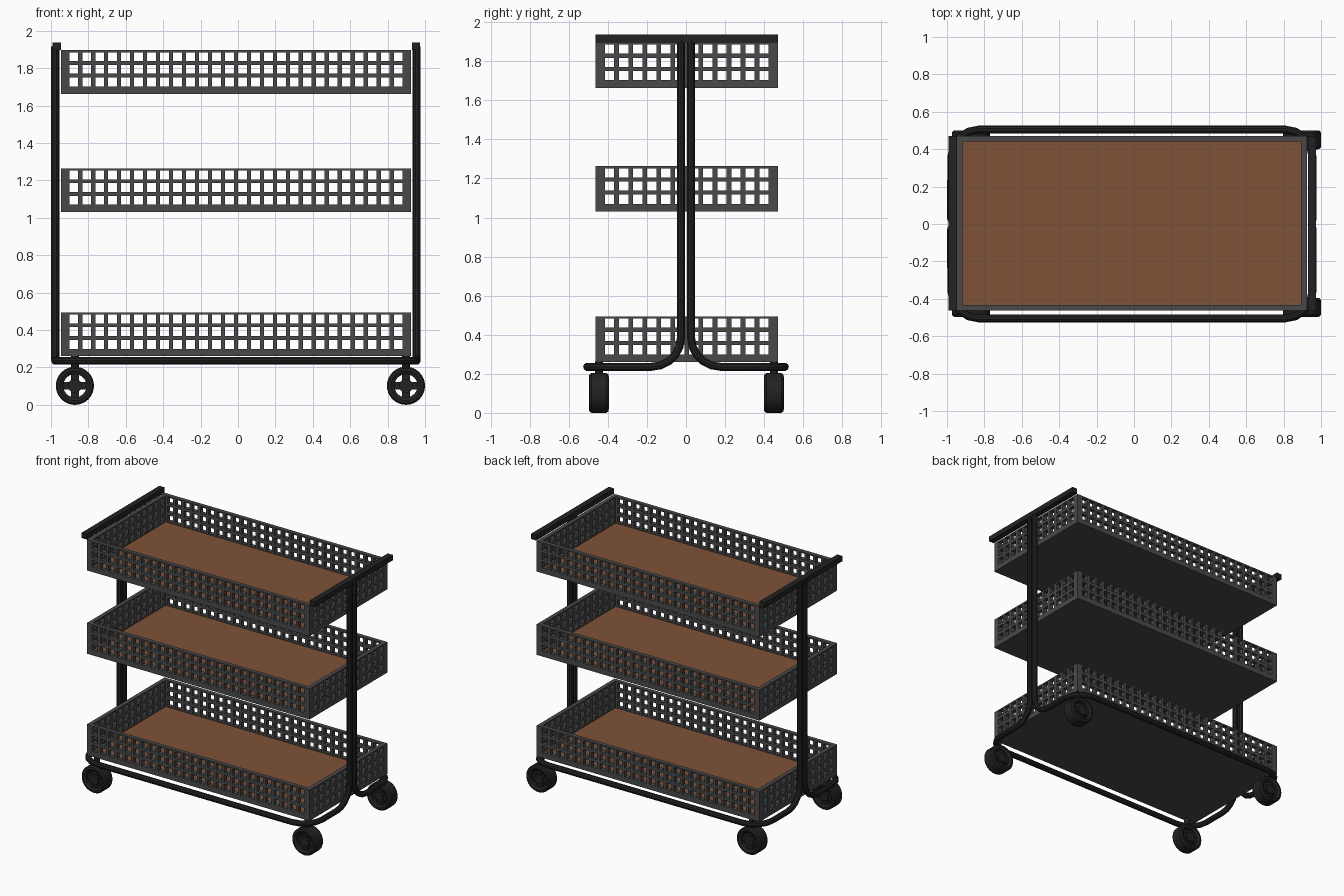
import bpy, bmesh, math
from mathutils import Matrix, Vector

if "Cube" in bpy.data.objects:
    bpy.data.objects.remove(bpy.data.objects["Cube"])


def material(name, rgb):
    m = bpy.data.materials.new(name)
    lin = [((c / 255 + 0.055) / 1.055) ** 2.4 for c in rgb]
    m.diffuse_color = (*lin, 1)
    m.use_nodes = True
    m.node_tree.nodes["Principled BSDF"].inputs["Base Color"].default_value = m.diffuse_color
    return m


BLACK = material("black metal", (34, 34, 34))
GREY = material("dark grey metal", (73, 73, 73))
BROWN = material("brown wood", (126, 82, 55))

CX, CY = -0.011, 0.004          # tray centre
HX, HY, H = 0.936, 0.467, 0.233  # tray half sizes and height
T = 0.031                        # tray wall thickness


def finish(name, bm, mat, smooth=False):
    me = bpy.data.meshes.new(name)
    bm.to_mesh(me)
    bm.free()
    me.materials.append(mat)
    ob = bpy.data.objects.new(name, me)
    bpy.context.collection.objects.link(ob)
    if smooth:
        shade(ob)
    return ob


def shade(ob):
    bpy.ops.object.select_all(action='DESELECT')
    ob.select_set(True)
    bpy.context.view_layer.objects.active = ob
    bpy.ops.object.shade_smooth_by_angle(angle=math.radians(35))


def add_box(bm, lo, hi):
    lo, hi = Vector(lo), Vector(hi)
    s = hi - lo
    bmesh.ops.create_cube(bm, size=1, matrix=Matrix.Translation((lo + hi) / 2) @ Matrix.Diagonal((*s, 1)))


def box(name, lo, hi, mat):
    bm = bmesh.new()
    add_box(bm, lo, hi)
    return finish(name, bm, mat)


def stops(half, n, pitch, hole=0.047):
    """Cut positions along one wall: corner, then both edges of every hole."""
    out = [-half]
    for i in range(n):
        c = (i - (n - 1) / 2) * pitch
        out += [c - hole / 2, c + hole / 2]
    return out


def tray(name, z0):
    # perforated walls: a ring of cells with the hole cells left out
    xs, ys = stops(HX, 26, 0.0694), stops(HY, 12, 0.0718)
    ring = [(x, -HY, i % 2) for i, x in enumerate(xs)]
    ring += [(HX, y, i % 2) for i, y in enumerate(ys)]
    ring += [(-x, HY, i % 2) for i, x in enumerate(xs)]
    ring += [(-HX, -y, i % 2) for i, y in enumerate(ys)]
    levels = [0, 0.040, 0.087, 0.108, 0.155, 0.176, 0.222, H]
    bm = bmesh.new()
    grid = [[bm.verts.new((CX + x, CY + y, z0 + z)) for x, y, _ in ring] for z in levels]
    n = len(ring)
    for k in range(len(levels) - 1):
        for i in range(n):
            if k % 2 and ring[i][2]:
                continue
            j = (i + 1) % n
            bm.faces.new((grid[k][i], grid[k][j], grid[k + 1][j], grid[k + 1][i]))
    walls = finish(name + "_walls", bm, GREY)
    sol = walls.modifiers.new("thickness", 'SOLIDIFY')
    sol.thickness, sol.offset, sol.use_even_offset = T, -1, True
    # metal base and wooden floor
    ix, iy = HX - T, HY - T
    box(name + "_base", (CX - ix, CY - iy, z0), (CX + ix, CY + iy, z0 + 0.022), GREY)
    box(name + "_floor", (CX - ix, CY - iy, z0 + 0.022), (CX + ix, CY + iy, z0 + 0.031), BROWN)


for name, z0 in (("lower_tray", 0.26), ("middle_tray", 1.03), ("upper_tray", 1.663)):
    tray(name, z0)


# bent tube frame: post, foot bend, plan corner, long rail, and mirrored back up
def frame_tube(name, s):
    P, R, B, Z, Y = 0.966, 0.0215, 0.15, 0.236, 0.505
    half = [(-P, 0.026, 1.915)]
    for i in range(6):
        a = math.radians(18 * i)
        half.append((-P, 0.026 + B * (1 - math.cos(a)), Z + B * (1 - math.sin(a))))
    for i in range(5):
        a = math.radians(22.5 * i)
        half.append((-P + B * (1 - math.cos(a)), Y - B * (1 - math.sin(a)), Z))
    pts = half + [(-x, y, z) for x, y, z in reversed(half)]
    cu = bpy.data.curves.new(name, 'CURVE')
    cu.dimensions = '3D'
    cu.bevel_depth, cu.bevel_resolution, cu.use_fill_caps = R, 3, True
    sp = cu.splines.new('POLY')
    sp.points.add(len(pts) - 1)
    for p, (x, y, z) in zip(sp.points, pts):
        p.co = (CX + x, s * y, z, 1)
    cu.materials.append(BLACK)
    ob = bpy.data.objects.new(name, cu)
    bpy.context.collection.objects.link(ob)
    bpy.ops.object.select_all(action='DESELECT')
    ob.select_set(True)
    bpy.context.view_layer.objects.active = ob
    bpy.ops.object.convert(target='MESH')
    shade(bpy.context.view_layer.objects.active)


frame_tube("front_frame_tube", -1)
frame_tube("back_frame_tube", 1)

# push handles across both ends
for name, x in (("left_handle", -0.969), ("right_handle", 0.951)):
    box(name, (x - 0.022, CY - HY, 1.897), (x + 0.022, CY + HY, 1.937), BLACK)


# casters: tyre, cross spokes, hub and stem
def caster(name, x, y):
    bm = bmesh.new()
    prof = [(0.062, -0.040), (0.080, -0.051), (0.094, -0.049), (0.102, -0.038),
            (0.102, 0.038), (0.094, 0.049), (0.080, 0.051), (0.062, 0.040)]
    N, m = 32, len(prof)
    rings = []
    for i in range(N):
        a = 2 * math.pi * i / N
        rings.append([bm.verts.new((r * math.cos(a), w, r * math.sin(a))) for r, w in prof])
    for i in range(N):
        p, q = rings[i], rings[(i + 1) % N]
        for k in range(m):
            bm.faces.new((p[k], q[k], q[(k + 1) % m], p[(k + 1) % m]))
    add_box(bm, (-0.066, -0.03, -0.021), (0.066, 0.03, 0.021))
    add_box(bm, (-0.021, -0.03, -0.066), (0.021, 0.03, 0.066))
    bmesh.ops.create_cone(bm, cap_ends=True, segments=24, radius1=0.037, radius2=0.037,
                          depth=0.08, matrix=Matrix.Rotation(math.pi / 2, 4, 'X'))
    bmesh.ops.create_cone(bm, cap_ends=True, segments=16, radius1=0.021, radius2=0.021,
                          depth=0.07, matrix=Matrix.Translation((0, 0, 0.125)))
    bmesh.ops.recalc_face_normals(bm, faces=bm.faces)
    ob = finish(name, bm, BLACK, True)
    ob.location = (x, y, 0.102)


for side, x in (("left", -0.872), ("right", 0.898)):
    for end, y in (("front", -0.446), ("back", 0.45)):
        caster(f"{end}_{side}_caster", x, y)
